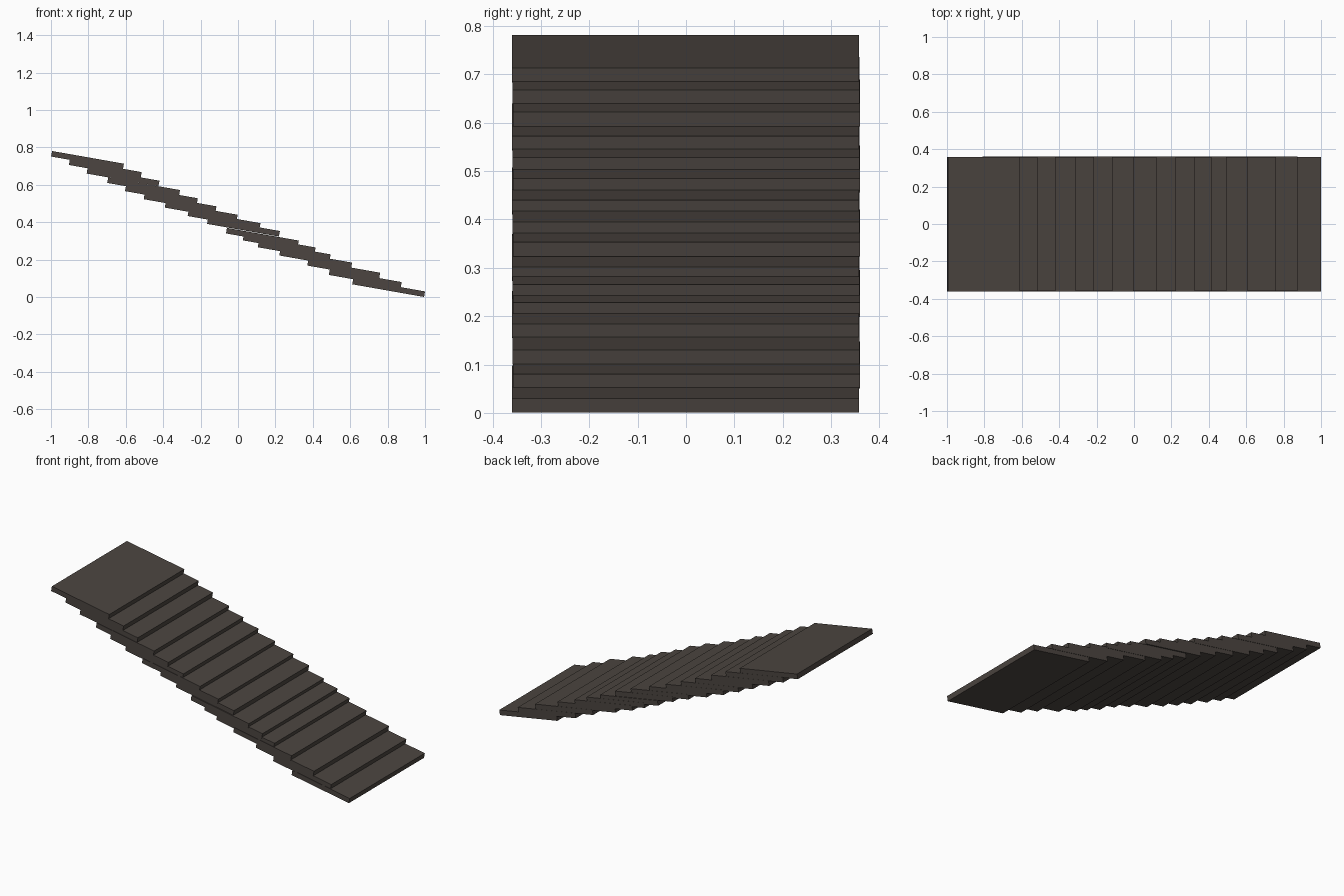
import bpy, bmesh, math
from mathutils import Matrix

if "Cube" in bpy.data.objects:
    bpy.data.objects.remove(bpy.data.objects["Cube"])

# One dark stone colour for the whole stair
stone = bpy.data.materials.new("dark_stone")
stone.diffuse_color = (0.072, 0.060, 0.052, 1)
stone.use_nodes = True
stone.node_tree.nodes["Principled BSDF"].inputs["Base Color"].default_value = stone.diffuse_color

LENGTH, WIDTH, THICK = 0.39, 0.718, 0.030
TILT = math.radians(10)

# Upper right corner (x, z) of each overlapping slab, top to bottom
corners = [
    (-0.61, 0.713), (-0.515, 0.668), (-0.42, 0.622), (-0.31, 0.572),
    (-0.215, 0.528), (-0.115, 0.485), (-0.002, 0.440), (0.12, 0.395),
    (0.224, 0.353), (0.325, 0.302), (0.415, 0.265), (0.495, 0.228),
    (0.61, 0.184), (0.76, 0.130), (0.875, 0.080), (1.0, 0.030),
]


def slab(name, x, y, z):
    """Tilted flat slab hung from its upper right edge."""
    bm = bmesh.new()
    bmesh.ops.create_cube(bm, size=1)
    bmesh.ops.scale(bm, vec=(LENGTH, WIDTH, THICK), verts=bm.verts)
    bmesh.ops.translate(bm, vec=(-LENGTH / 2, 0, -THICK / 2), verts=bm.verts)
    bmesh.ops.rotate(bm, matrix=Matrix.Rotation(TILT, 3, 'Y'), verts=bm.verts)
    mesh = bpy.data.meshes.new(name)
    bm.to_mesh(mesh)
    bm.free()
    mesh.materials.append(stone)
    ob = bpy.data.objects.new(name, mesh)
    ob.location = (x, y, z)
    bpy.context.collection.objects.link(ob)


# Slabs, with a hair of sideways unevenness
for i, (x, z) in enumerate(corners):
    slab(f"step_slab_{i + 1:02d}", x, 0.001 * ((i % 3) - 1), z)
